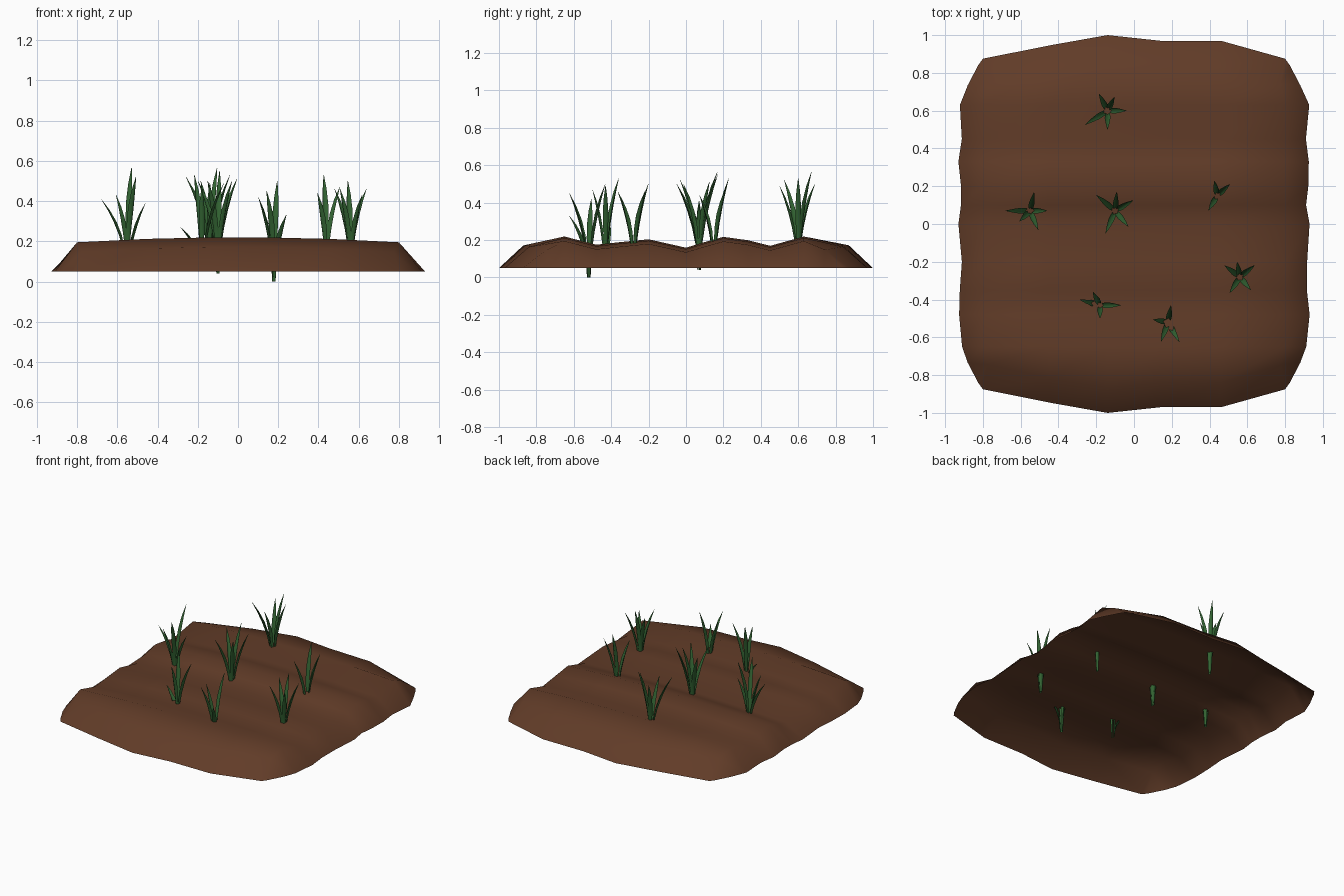
import bpy, bmesh, math
from mathutils import Vector

if "Cube" in bpy.data.objects:
    bpy.data.objects.remove(bpy.data.objects["Cube"])


def material(name, rgb):
    m = bpy.data.materials.new(name)
    m.diffuse_color = (*rgb, 1)
    m.use_nodes = True
    m.node_tree.nodes["Principled BSDF"].inputs["Base Color"].default_value = m.diffuse_color
    return m


SOIL = material("brown soil", (0.12, 0.045, 0.021))
GREEN = material("leaf green", (0.032, 0.125, 0.032))


def finish(name, bm, mat):
    me = bpy.data.meshes.new(name)
    bm.to_mesh(me)
    bm.free()
    for p in me.polygons:
        p.use_smooth = True
    me.materials.append(mat)
    ob = bpy.data.objects.new(name, me)
    bpy.context.collection.objects.link(ob)
    return ob


# Ploughed soil: an open shell, furrow profile along y, swept over x columns
columns = [-0.92, -0.8, -0.45, -0.14, 0.14, 0.46, 0.8, 0.92]
reach_y = [0.84, 0.875, 0.945, 1.0, 0.97, 0.97, 0.875, 0.84]
profile = [(-1.0, 0.05), (-0.87, 0.172), (-0.65, 0.22), (-0.48, 0.176), (-0.35, 0.19),
           (-0.2, 0.205), (0.0, 0.16), (0.1, 0.19), (0.2, 0.218), (0.33, 0.2),
           (0.45, 0.17), (0.63, 0.22), (0.87, 0.173), (1.0, 0.05)]
last_r, last_c = len(profile) - 1, len(columns) - 1
bm = bmesh.new()
grid = []
for r, (py, pz) in enumerate(profile):
    row = []
    for c, px in enumerate(columns):
        side_rim = c in (0, last_c)
        end_rim = r in (0, last_r)
        x, y, z = px, py, pz
        if abs(py) > 0.7:
            y = math.copysign(reach_y[c] - (0 if end_rim else 0.13), py)
        if side_rim:
            x += math.copysign(0.01, px) * math.sin(r * 2.3 + c)
            z = 0.05
            if end_rim:
                x = math.copysign(0.825, px)
            elif abs(py) > 0.7:
                x = math.copysign(0.88, px)
                y = math.copysign(0.735, py)
        elif not end_rim:
            z -= 0.025 * (px / 0.8) ** 2
            if c in (1, last_c - 1) and abs(py) > 0.7:
                x *= 0.97
        row.append(bm.verts.new((x, y, z)))
    grid.append(row)
for r in range(last_r):
    for c in range(last_c):
        bm.faces.new((grid[r][c], grid[r][c + 1], grid[r + 1][c + 1], grid[r + 1][c]))
finish("soil_bed", bm, SOIL)


# One folded, tapering blade bending outwards from its root
def blade(bm, cx, cy, root, angle, reach, top):
    a = math.radians(angle)
    out = Vector((math.cos(a), math.sin(a), 0))
    side = Vector((-out.y, out.x, 0))
    rings = []
    for t, w in [(0, 0.004), (0.3, 0.009), (0.5, 0.014), (0.68, 0.015), (0.85, 0.010), (1, 0.001)]:
        d = 0.008 + (reach - 0.008) * t ** 2.2
        mid = Vector((cx, cy, root + (top - root) * t)) + out * d
        fold = out * w * 0.5
        rings.append([bm.verts.new(p) for p in
                      (mid - side * w - fold, mid + fold, mid + side * w - fold)])
    for lo, hi in zip(rings, rings[1:]):
        for i in (0, 1):
            bm.faces.new((lo[i], lo[i + 1], hi[i + 1], hi[i]))


# Tufts: (x, y, root height), then blades as (direction, reach, tip height)
tufts = [
    ((-0.14, 0.60, 0.06), [(212, .14, .52), (117, .10, .50), (63, .08, .565), (0, .10, .53), (270, .10, .49)]),
    ((-0.55, 0.07, 0.05), [(180, .13, .41), (78, .10, .565), (0, .09, .39), (293, .11, .52), (225, .08, .43)]),
    ((-0.10, 0.07, 0.04), [(140, .13, .50), (85, .10, .55), (30, .11, .51), (310, .11, .50), (247, .13, .50)]),
    ((0.44, 0.15, 0.06), [(100, .08, .53), (42, .09, .47), (240, .09, .44)]),
    ((0.56, -0.28, 0.05), [(143, .10, .46), (100, .08, .50), (38, .10, .46), (310, .09, .43), (238, .10, .46)]),
    ((-0.18, -0.43, 0.05), [(165, .11, .27), (118, .08, .53), (0, .11, .49), (270, .07, .47)]),
    ((0.18, -0.52, 0.0), [(170, .08, .42), (80, .09, .50), (300, .12, .33), (250, .11, .45)]),
]
for n, ((x, y, root), blades) in enumerate(tufts, 1):
    bm = bmesh.new()
    for angle, reach, top in blades:
        blade(bm, x, y, root, angle, reach, top)
    finish(f"grass_tuft_{n}", bm, GREEN)
